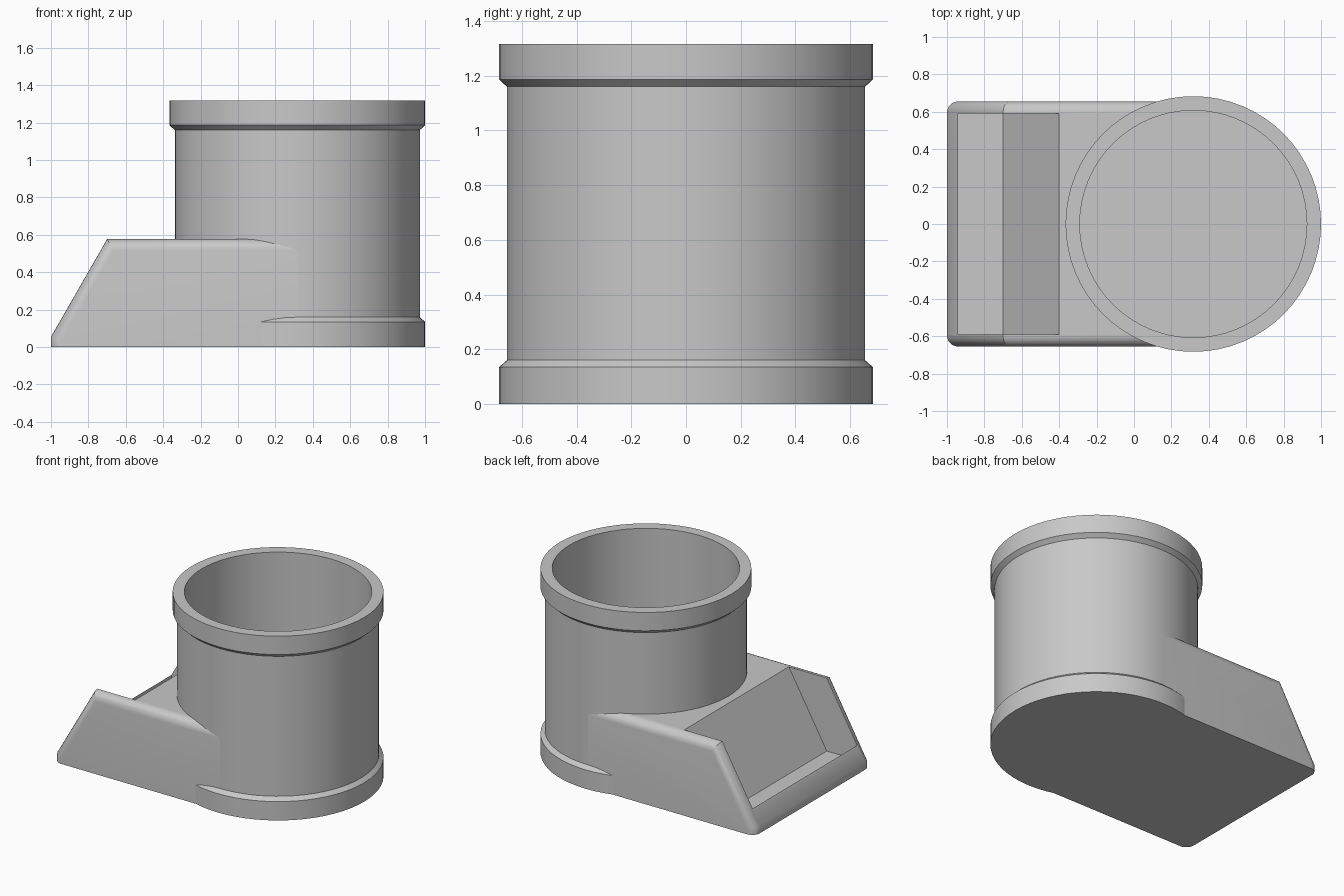
import bpy
import bmesh
from math import radians, tau
from mathutils import Vector

if "Cube" in bpy.data.objects:
    bpy.data.objects.remove(bpy.data.objects["Cube"], do_unlink=True)

TUBE_X = 0.317     # tube axis
TUBE_R = 0.655     # outer wall, also half the width of the spout
COLLAR_R = 0.683
BORE_R = 0.607
FLOOR = 0.055
TOP = 0.577        # top of the spout

grey = bpy.data.materials.new("plain_grey")
grey.use_nodes = True
colour = (0.58, 0.58, 0.58, 1)
grey.diffuse_color = colour
grey.node_tree.nodes["Principled BSDF"].inputs["Base Color"].default_value = colour


def finish(bm, name):
    bmesh.ops.recalc_face_normals(bm, faces=bm.faces)
    mesh = bpy.data.meshes.new(name)
    bm.to_mesh(mesh)
    bm.free()
    mesh.materials.append(grey)
    obj = bpy.data.objects.new(name, mesh)
    bpy.context.collection.objects.link(obj)
    return obj


def lathe(name, profile, steps=64):
    """Turn an (r, z) profile around the tube axis."""
    bm = bmesh.new()
    verts = [bm.verts.new((TUBE_X + r, 0, z)) for r, z in profile]
    edges = [bm.edges.new(pair) for pair in zip(verts, verts[1:])]
    bmesh.ops.spin(bm, geom=verts + edges, cent=(TUBE_X, 0, 0), axis=(0, 0, 1),
                   angle=tau, steps=steps, use_duplicate=False)
    bmesh.ops.remove_doubles(bm, verts=bm.verts, dist=0.0001)
    return finish(bm, name)


def prism(name, profile, half_width, round_edges=0):
    """Extrude an (x, z) profile across y, rounding its side edges if asked."""
    bm = bmesh.new()
    face = bm.faces.new([bm.verts.new((x, -half_width, z)) for x, z in profile])
    new = bmesh.ops.extrude_face_region(bm, geom=[face])["geom"]
    moved = [g for g in new if isinstance(g, bmesh.types.BMVert)]
    bmesh.ops.translate(bm, verts=moved, vec=Vector((0, 2 * half_width, 0)))
    bmesh.ops.recalc_face_normals(bm, faces=bm.faces)
    if round_edges:
        back = max(x for x, z in profile)
        rounded = []
        for e in bm.edges:
            a, b = (v.co for v in e.verts)
            along_side = abs(a.y - b.y) < 0.001
            on_floor = a.z + b.z < 0.001
            on_back = min(a.x, b.x) > back - 0.001
            if along_side and not on_floor and not on_back:
                rounded.append(e)
        bmesh.ops.bevel(bm, geom=rounded, offset=round_edges, segments=6,
                        profile=0.5, affect='EDGES', clamp_overlap=True)
    return finish(bm, name)


def cut(obj, cutter):
    mod = obj.modifiers.new("cut", 'BOOLEAN')
    mod.operation = 'DIFFERENCE'
    mod.solver = 'EXACT'
    mod.object = cutter
    bpy.context.view_layer.objects.active = obj
    bpy.ops.object.modifier_apply(modifier=mod.name)
    bpy.data.objects.remove(cutter, do_unlink=True)


# Open tube with a floor and a chamfered collar at each end
tube = lathe("tube", [
    (0, 0), (COLLAR_R, 0), (COLLAR_R, 0.135), (TUBE_R, 0.16),
    (TUBE_R, 1.16), (COLLAR_R, 1.186), (COLLAR_R, 1.317),
    (BORE_R, 1.317), (BORE_R, FLOOR), (0, FLOOR)])

# Sloped spout running out of the tube
spout = prism("spout", [(-1, 0), (TUBE_X, 0), (TUBE_X, TOP), (-0.7, TOP), (-1, 0.055)],
              TUBE_R, round_edges=0.06)

# Recess with a sloped back, leaving side walls and a low front lip
cut(spout, prism("recess_cutter", [
    (-0.94, FLOOR), (-0.7, FLOOR), (-0.4, TOP), (-0.34, 0.681), (-0.94, 0.681)], 0.59))

# Keep the tube's bore clear of the spout
cut(spout, lathe("bore_cutter", [(0, -0.2), (0.63, -0.2), (0.63, 1), (0, 1)]))

bpy.ops.object.select_all(action='DESELECT')
for obj in (tube, spout):
    obj.select_set(True)
bpy.context.view_layer.objects.active = tube
bpy.ops.object.shade_smooth_by_angle(angle=radians(35))
